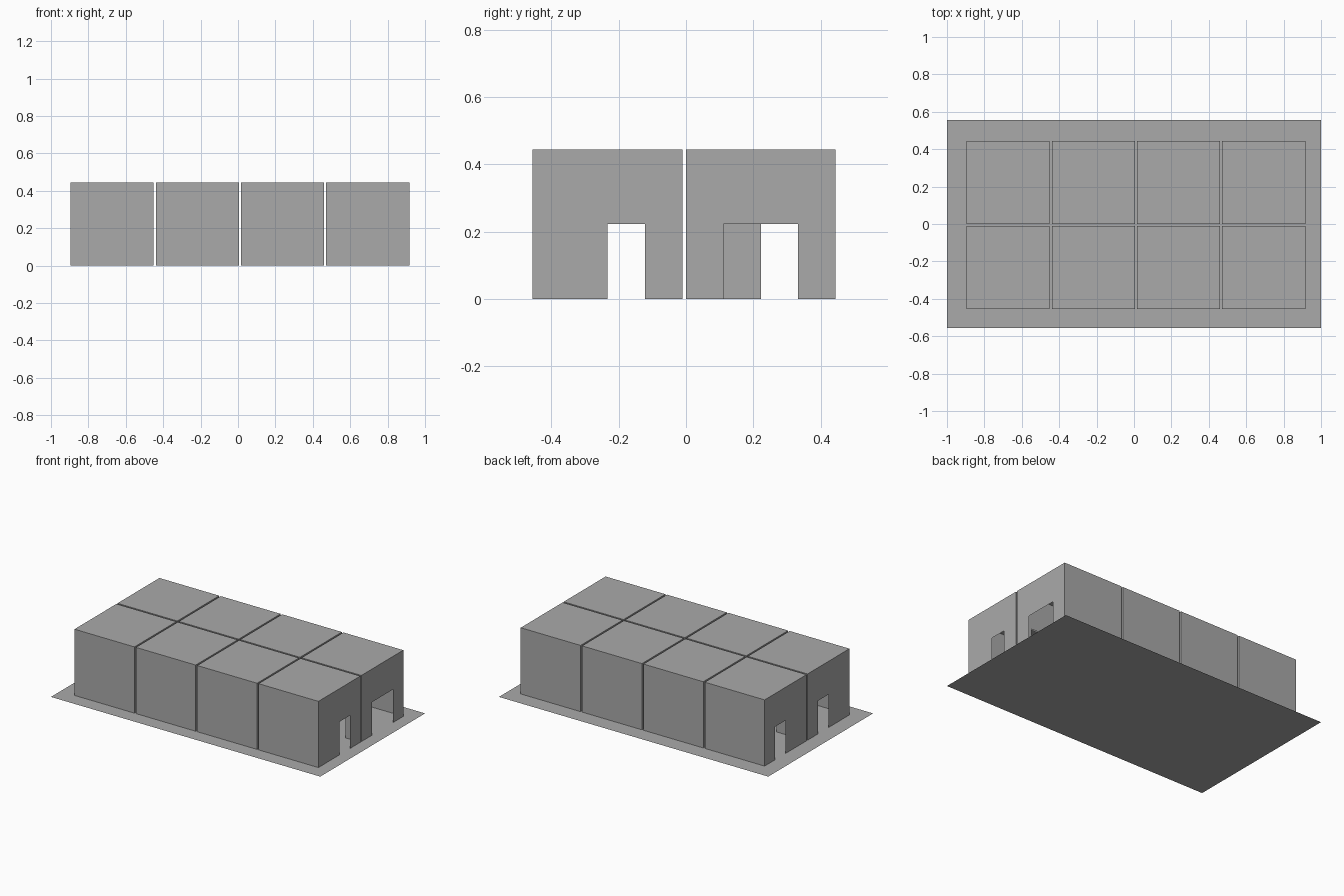
import bpy
import bmesh
from mathutils import Vector

cube = bpy.data.objects.get("Cube")
if cube:
    bpy.data.objects.remove(cube, do_unlink=True)

U = 1 / 9                 # one building module
ROOM = 4 * U              # room width, depth and height
STEP = 4.1 * U            # spacing between rooms
DOOR_TOP = 2 * U
NARROW = (2 * U, 3 * U)   # doorway extents along a wall
WIDE = (U, 3 * U)

grey = bpy.data.materials.new("plain_grey")
grey.use_nodes = True
grey.diffuse_color = (0.4, 0.4, 0.4, 1)
grey.node_tree.nodes["Principled BSDF"].inputs["Base Color"].default_value = (0.4, 0.4, 0.4, 1)


def finish(bm, name, location):
    mesh = bpy.data.meshes.new(name)
    bm.to_mesh(mesh)
    bm.free()
    mesh.materials.append(grey)
    obj = bpy.data.objects.new(name, mesh)
    obj.location = location
    bpy.context.collection.objects.link(obj)


def add_face(bm, points):
    bm.faces.new([bm.verts.new(p) for p in points])


def add_wall(bm, origin, along, door=None):
    """Thin upright wall, with an optional doorway notched into its foot."""
    outline = [(0, 0)]
    if door:
        a, b = door
        outline += [(a, 0), (a, DOOR_TOP), (b, DOOR_TOP), (b, 0)]
    outline += [(ROOM, 0), (ROOM, ROOM), (0, ROOM)]
    add_face(bm, [Vector(origin) + Vector(along) * s + Vector((0, 0, z)) for s, z in outline])


def add_room(name, x, y, doors):
    bm = bmesh.new()
    add_wall(bm, (0, 0, 0), (1, 0, 0), doors.get("front"))
    add_wall(bm, (0, ROOM, 0), (1, 0, 0), doors.get("back"))
    add_wall(bm, (0, 0, 0), (0, 1, 0), doors.get("low_x"))
    add_wall(bm, (ROOM, 0, 0), (0, 1, 0), doors.get("high_x"))
    # Flat roof
    add_face(bm, [(0, 0, ROOM), (ROOM, 0, ROOM), (ROOM, ROOM, ROOM), (0, ROOM, ROOM)])
    bmesh.ops.remove_doubles(bm, verts=bm.verts[:], dist=0.0001)
    bmesh.ops.recalc_face_normals(bm, faces=bm.faces[:])
    finish(bm, name, (x, y, 0))


# Ground slab
bm = bmesh.new()
add_face(bm, [(-1, -5 * U, 0), (1, -5 * U, 0), (1, 5 * U, 0), (-1, 5 * U, 0)])
finish(bm, "ground_sheet", (0, 0, 0))

# Two rows of four rooms, joined by doorways
for row, y, inner in (("front", -STEP, "back"), ("back", 0, "front")):
    for i in range(4):
        doors = {"low_x": NARROW, "high_x": NARROW, inner: NARROW}
        if row == "back" and i == 3:
            doors["high_x"] = WIDE
        add_room(f"{row}_room_{i + 1}", -0.895 + i * STEP, y, doors)
